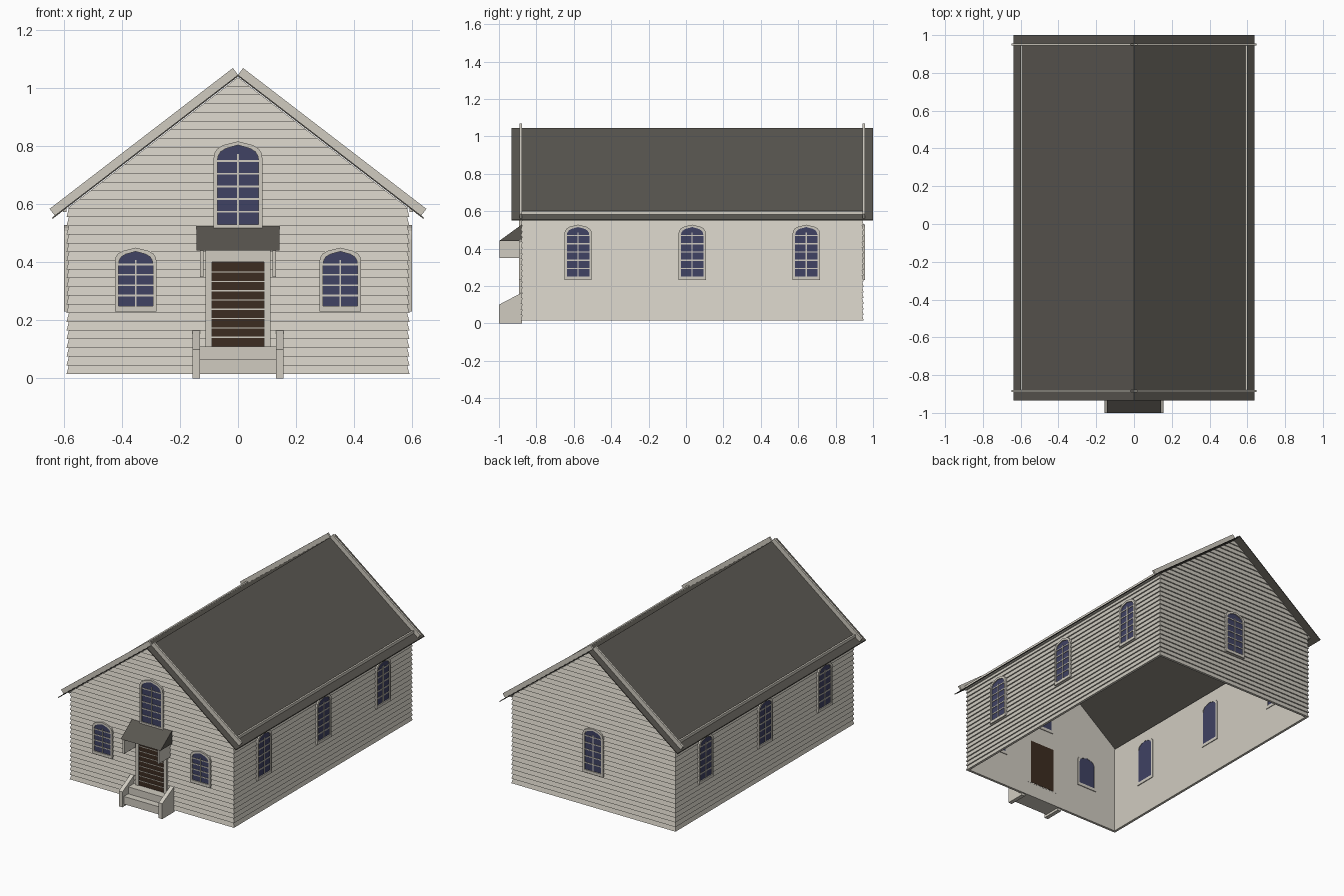
import bpy, bmesh, math
from mathutils import Matrix

if "Cube" in bpy.data.objects:
    bpy.data.objects.remove(bpy.data.objects["Cube"])


def material(name, r, g, b):
    m = bpy.data.materials.new(name)
    m.use_nodes = True
    m.diffuse_color = (r, g, b, 1)
    m.node_tree.nodes["Principled BSDF"].inputs["Base Color"].default_value = (r, g, b, 1)
    return m


CREAM = material("cream_paint", 0.63, 0.60, 0.53)
SLATE = material("dark_roofing", 0.10, 0.093, 0.08)
GLASS = material("blue_glass", 0.05, 0.054, 0.125)
WOOD = material("brown_door", 0.045, 0.025, 0.015)

# Main dimensions
MID_Y, HALF_W, HALF_L = 0.033, 0.582, 0.909
BASE, EAVE, PEAK, PITCH = 0.015, 0.585, 1.036, 0.768
LAP, BOARD = 0.008, 0.03


def wall_place(angle, dist):
    """Wall-local space: x along the wall, -y outward, z up."""
    return (Matrix.Translation((0, MID_Y, 0))
            @ Matrix.Rotation(math.radians(angle), 4, "Z")
            @ Matrix.Translation((0, -dist, 0)))


FRONT, BACK = wall_place(0, HALF_L), wall_place(180, HALF_L)
SIDES = {"left": wall_place(90, HALF_W), "right": wall_place(-90, HALF_W)}
WORLD = Matrix.Identity(4)
PROFILE = Matrix.Rotation(math.radians(90), 4, "Z")   # draw in (y, z), extrude along x


def finish(name, bm, mat, place, recalc=True):
    if recalc:
        bmesh.ops.recalc_face_normals(bm, faces=bm.faces)
    mesh = bpy.data.meshes.new(name)
    bm.to_mesh(mesh)
    bm.free()
    mesh.materials.append(mat)
    ob = bpy.data.objects.new(name, mesh)
    ob.matrix_world = place
    bpy.context.collection.objects.link(ob)
    return ob


def prism(name, pts, y0, y1, mat, place=WORLD):
    bm = bmesh.new()
    a, b = ([bm.verts.new((x, y, z)) for x, z in pts] for y in (y0, y1))
    bm.faces.new(a)
    bm.faces.new(b)
    for i in range(len(pts)):
        j = (i + 1) % len(pts)
        bm.faces.new((a[i], a[j], b[j], b[i]))
    return finish(name, bm, mat, place)


def ring(name, outer, inner, y0, y1, mat, place):
    bm = bmesh.new()
    loops = [[bm.verts.new((x, y, z)) for x, z in pts]
             for pts, y in ((outer, y0), (inner, y0), (inner, y1), (outer, y1))]
    for k in range(4):
        a, b = loops[k], loops[(k + 1) % 4]
        for i in range(len(outer)):
            j = (i + 1) % len(outer)
            bm.faces.new((a[i], a[j], b[j], b[i]))
    return finish(name, bm, mat, place)


def rect(x0, x1, z0, z1):
    return [(x0, z0), (x1, z0), (x1, z1), (x0, z1)]


def arch(cx, w, z0, z1, rise):
    """Outline with a low pointed arch top."""
    half = [(1, 0), (0.96, 0.32), (0.84, 0.58), (0.6, 0.78), (0, 1)]
    top = [(cx + w * u, z1 - rise + rise * v) for u, v in half]
    left = [(2 * cx - x, z) for x, z in reversed(top[:-1])]
    return [(cx - w, z0), (cx + w, z0)] + top + left


def siding(name, half, top, place, gable):
    """Overlapping boards, each leaning out at its lower edge."""
    bm = bmesh.new()

    def width(z, out):
        return min(half + out, max(0.002, (PEAK - z) / PITCH)) if gable else half + out

    for i in range(round((top - BASE) / BOARD)):
        z0, z1 = BASE + i * BOARD, BASE + (i + 1) * BOARD
        lo, hi, inn = width(z0, LAP), width(z1, 0), width(z0, 0)
        face = [(-lo, -LAP, z0), (lo, -LAP, z0), (hi, 0, z1), (-hi, 0, z1)]
        under = [(-inn, 0, z0), (inn, 0, z0), (lo, -LAP, z0), (-lo, -LAP, z0)]
        for quad in (face, under):
            bm.faces.new([bm.verts.new(p) for p in quad])
    finish(name, bm, CREAM, place, recalc=False)


def window(name, cx, w, z0, z1, rise, place, bars):
    edge = 0.013
    glass = arch(cx, w, z0, z1, rise)
    frame = arch(cx, w + edge, z0 - edge - 0.006, z1 + edge, rise + 0.004)
    prism(name + "_glass", glass, -0.0095, 0.0105, GLASS, place)
    ring(name + "_frame", frame, glass, -0.016, 0.013, CREAM, place)
    prism(name + "_mullion", rect(cx - 0.003, cx + 0.003, z0, z1 - 0.03),
          -0.0135, -0.009, CREAM, place)
    step = (z1 - rise - z0) / bars
    for i in range(1, bars + 1):
        z = z0 + i * step
        prism(f"{name}_bar_{i}", rect(cx - w, cx + w, z - 0.003, z + 0.003),
              -0.013, -0.009, CREAM, place)


# Walls: thin inner shell with lapped boards outside
gable_shape = [(-HALF_W, BASE), (HALF_W, BASE), (HALF_W, EAVE), (0, PEAK - 0.002), (-HALF_W, EAVE)]
for side, place in (("front", FRONT), ("back", BACK)):
    prism(side + "_wall", gable_shape, 0, 0.008, CREAM, place)
    siding(side + "_siding", HALF_W, PEAK, place, True)
for side, place in SIDES.items():
    prism(side + "_wall", rect(-HALF_L, HALF_L, BASE, EAVE), 0, 0.008, CREAM, place)
    siding(side + "_siding", HALF_L, EAVE, place, False)
    for i, u in enumerate((-0.61, 0, 0.61)):
        window(f"{side}_window_{i + 1}", u, 0.06, 0.25, 0.515, 0.045, place, 5)

# Gable windows
window("back_window", 0, 0.06, 0.25, 0.515, 0.045, BACK, 5)
window("upper_window", 0, 0.071, 0.53, 0.803, 0.055, FRONT, 5)
for side, x in (("left", 0.352), ("right", -0.352)):
    window(f"front_{side}_window", x, 0.059, 0.25, 0.437, 0.045, FRONT, 4)

# Roof sheet
RIDGE, OVER = 1.045, 0.638
drop = RIDGE - PITCH * OVER
prism("roof", [(-OVER, drop), (0, RIDGE), (OVER, drop),
               (OVER, drop - 0.006), (0, RIDGE - 0.006), (-OVER, drop - 0.006)],
      MID_Y - 0.967, MID_Y + 0.967, SLATE)

# Rake boards and eave strips standing above the roof
norm = math.hypot(1, PITCH)
dx, dz = 1 / norm, -PITCH / norm
length, rise = 0.795, 0.029
for side, s in (("left", 1), ("right", -1)):
    end = (length * dx, RIDGE + length * dz)
    rake = [(0, RIDGE), end, (end[0] - dz * rise, end[1] + dx * rise),
            (-dz * rise, RIDGE + dx * rise)]
    rake = [(s * x, z) for x, z in rake]
    for end_name, y in (("front", MID_Y - 0.917), ("back", MID_Y + 0.917)):
        prism(f"{end_name}_{side}_rake", rake, y - 0.006, y + 0.006, CREAM)
    prism(side + "_eave_strip", rect(s * 0.59, s * 0.602, 0.572, 0.6),
          MID_Y - 0.917, MID_Y + 0.917, CREAM)

# Door with frame and thin rails
prism("door", rect(-0.09, 0.09, 0.11, 0.4), -0.0095, 0.0105, WOOD, FRONT)
ring("door_frame", rect(-0.112, 0.112, 0.105, 0.44), rect(-0.09, 0.09, 0.11, 0.4),
     -0.017, 0.009, CREAM, FRONT)
for i in range(1, 9):
    z = 0.11 + i * 0.032
    prism(f"door_rail_{i}", rect(-0.09, 0.09, z - 0.002, z + 0.002), -0.012, -0.009, CREAM, FRONT)

# Hood over the door, with side brackets
WALL_Y = MID_Y - HALF_L
prism("hood_roof", [(-1, 0.44), (WALL_Y, 0.53), (WALL_Y, 0.44)], -0.143, 0.143, SLATE, PROFILE)

# Steps between two sloped cheek walls
prism("steps", [(-0.985, BASE), (-0.985, 0.065), (-0.94, 0.065), (-0.94, 0.11),
                (WALL_Y, 0.11), (WALL_Y, BASE)], -0.132, 0.132, CREAM, PROFILE)
for side, s in (("left", -1), ("right", 1)):
    prism(side + "_hood_bracket", rect(-0.997, WALL_Y, 0.35, 0.44),
          s * 0.118, s * 0.13, CREAM, PROFILE)
    prism(side + "_step_cheek", [(-1, 0), (-1, 0.1), (WALL_Y, 0.165), (WALL_Y, 0)],
          s * 0.13, s * 0.156, CREAM, PROFILE)
